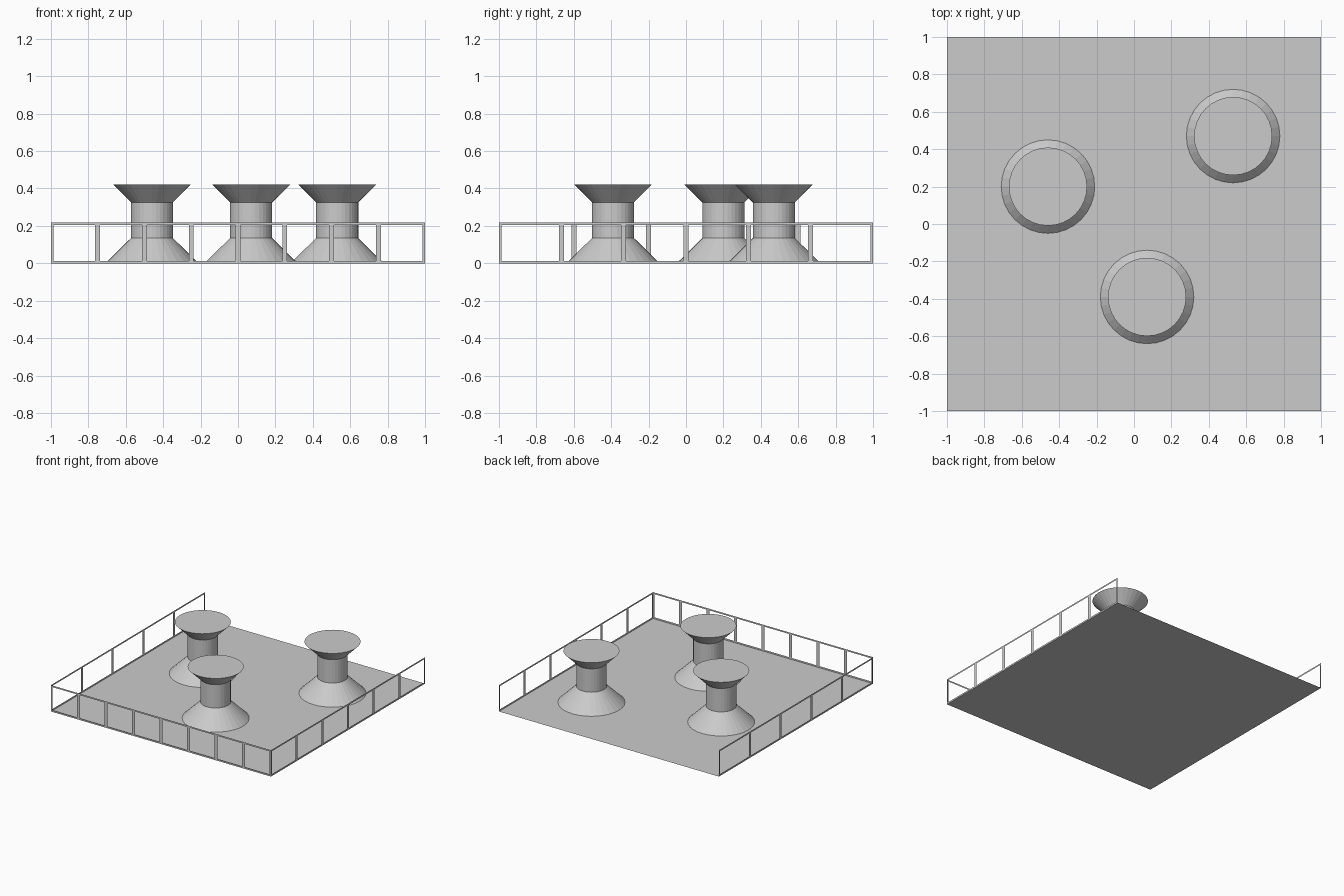
import bpy, bmesh
from math import cos, sin, pi
from mathutils import Vector

if "Cube" in bpy.data.objects:
    bpy.data.objects.remove(bpy.data.objects["Cube"])

RAIL_H = 0.217
BAR = 0.0187


def finish(name, bm):
    bmesh.ops.recalc_face_normals(bm, faces=bm.faces)
    mesh = bpy.data.meshes.new(name)
    bm.to_mesh(mesh)
    bm.free()
    obj = bpy.data.objects.new(name, mesh)
    bpy.context.collection.objects.link(obj)
    return obj


def railing(name, start, end, panels):
    """Thin sheet divided into panels, each with a window cut out by an inset."""
    a, b = Vector(start), Vector(end)
    up = Vector((0, 0, RAIL_H))
    bm = bmesh.new()
    low = [bm.verts.new(a.lerp(b, i / panels)) for i in range(panels + 1)]
    high = [bm.verts.new(v.co + up) for v in low]
    faces = [bm.faces.new((low[i], low[i + 1], high[i + 1], high[i]))
             for i in range(panels)]
    bm.normal_update()
    bmesh.ops.inset_individual(bm, faces=faces, thickness=BAR)
    bmesh.ops.delete(bm, geom=faces, context='FACES')
    return finish(name, bm)


def bumper(name, x, y, sides=32):
    """Flared base, straight neck and flared, capped top."""
    profile = [(0.25, 0), (0.113, 0.134), (0.113, 0.326), (0.209, 0.422)]
    bm = bmesh.new()
    rings = [[bm.verts.new((r * cos(2 * pi * i / sides), r * sin(2 * pi * i / sides), z))
              for i in range(sides)] for r, z in profile]
    for lo, hi in zip(rings, rings[1:]):
        for i in range(sides):
            j = (i + 1) % sides
            bm.faces.new((lo[i], lo[j], hi[j], hi[i]))
    bm.faces.new(rings[-1])
    obj = finish(name, bm)
    obj.location = (x, y, 0)
    return obj


# Flat square floor
bm = bmesh.new()
bmesh.ops.create_grid(bm, x_segments=1, y_segments=1, size=1)
finish("floor", bm)

# Railings on three sides, back left open
railing("front_railing", (-1, -1, 0), (1, -1, 0), 8)
railing("right_railing", (1, -1, 0), (1, 1, 0), 6)
railing("left_railing", (-1, 1, 0), (-1, -1, 0), 5)

# Three bumpers standing on the floor
for n, (x, y) in enumerate([(-0.46, 0.2), (0.53, 0.47), (0.07, -0.39)], 1):
    bumper(f"bumper_{n}", x, y)
